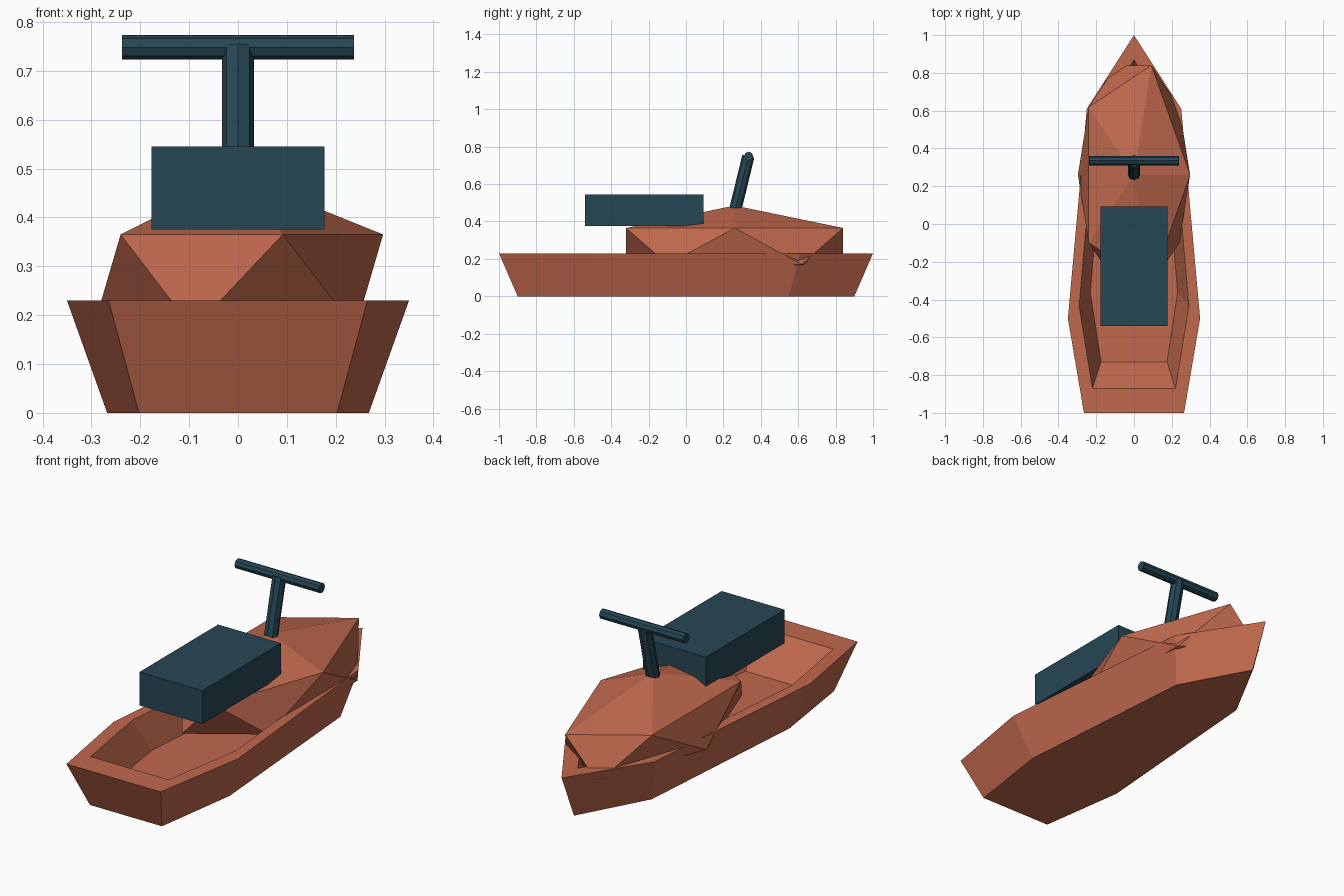
import bpy, bmesh
from mathutils import Vector

cube = bpy.data.objects.get("Cube")
if cube:
    bpy.data.objects.remove(cube)


def material(name, rgb):
    m = bpy.data.materials.new(name)
    m.use_nodes = True
    m.diffuse_color = (*rgb, 1)
    m.node_tree.nodes["Principled BSDF"].inputs["Base Color"].default_value = (*rgb, 1)
    return m


orange = material("terracotta orange", (0.53, 0.14, 0.075))
teal = material("dark teal", (0.019, 0.062, 0.09))


def finish(name, mat):
    ob = bpy.context.object
    ob.name = name
    ob.data.materials.append(mat)
    return ob


def rod(name, start, end, radius, roll_up):
    # Eight-sided rod between two points
    a, b = Vector(start), Vector(end)
    rot = (b - a).to_track_quat('Z', roll_up).to_euler()
    bpy.ops.mesh.primitive_cylinder_add(vertices=8, radius=radius, depth=(b - a).length,
                                        location=(a + b) / 2, rotation=rot)
    return finish(name, teal)


# Hull: one plan outline, scaled into bottom, gunwale, inner rim and cockpit floor
half = [(0.265, -1), (0.35, -0.5), (0.25, 0.61)]
outline = half + [(0, 1)] + [(-x, y) for x, y in reversed(half)]
levels = [(0.765, 0.9, 0), (1, 1, 0.23), (0.83, 0.87, 0.23), (0.66, 0.73, 0.065)]
bm = bmesh.new()
rings = [[bm.verts.new((x * sx, y * sy, z)) for x, y in outline] for sx, sy, z in levels]
for low, high in zip(rings, rings[1:]):
    for i in range(len(outline)):
        j = (i + 1) % len(outline)
        bm.faces.new((low[i], low[j], high[j], high[i]))
bm.faces.new(reversed(rings[0]))
bm.faces.new(rings[-1])
mesh = bpy.data.meshes.new("hull")
bm.to_mesh(mesh)
bm.free()
hull = bpy.data.objects.new("hull", mesh)
bpy.context.collection.objects.link(hull)
mesh.materials.append(orange)

# Faceted hood sitting in the hull
bpy.ops.mesh.primitive_ico_sphere_add(subdivisions=1, radius=1, location=(0, 0.26, 0.268))
hood = finish("hood", orange)
hood.scale = (0.332, 0.682, 0.217)

# Seat block
bpy.ops.mesh.primitive_cube_add(size=1, location=(0, -0.223, 0.46))
seat = finish("seat", teal)
seat.scale = (0.354, 0.632, 0.17)

# Steering column and handlebar
rod("steering_column", (0, 0.264, 0.465), (0, 0.333, 0.748), 0.033, 'Y')
rod("handlebar", (-0.237, 0.335, 0.748), (0.237, 0.335, 0.748), 0.025, 'Y')
